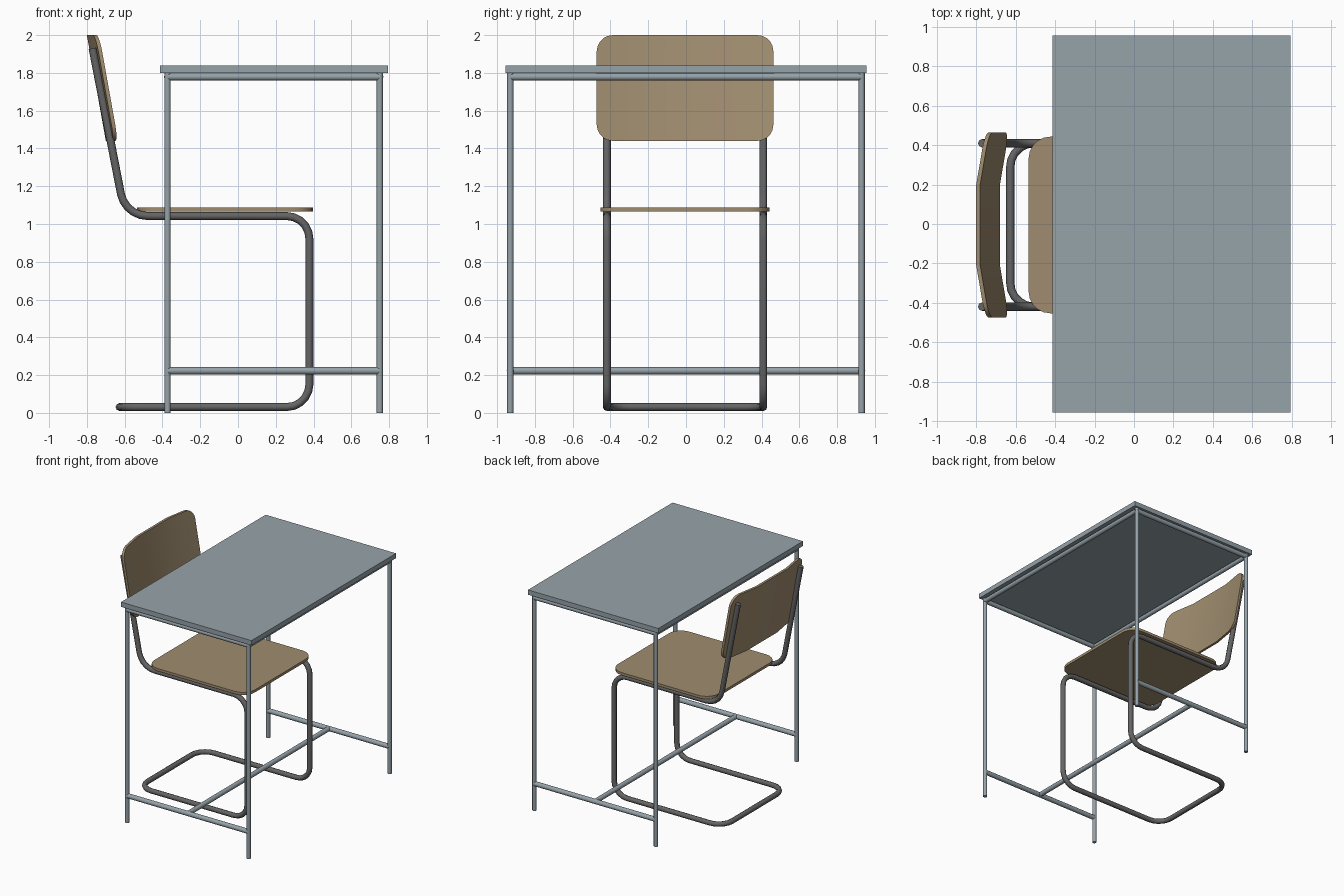
import bpy, bmesh, math
from mathutils import Vector

if "Cube" in bpy.data.objects:
    bpy.data.objects.remove(bpy.data.objects["Cube"])


def material(name, rgb):
    m = bpy.data.materials.new(name)
    m.diffuse_color = (*rgb, 1)
    m.use_nodes = True
    m.node_tree.nodes["Principled BSDF"].inputs["Base Color"].default_value = m.diffuse_color
    return m


GREY = material("blue grey paint", (0.305, 0.366, 0.40))
WOOD = material("tan wood", (0.35, 0.265, 0.16))
STEEL = material("dark steel", (0.13, 0.13, 0.13))


def finish(name, mesh, mat, smooth=60):
    ob = bpy.data.objects.new(name, mesh)
    bpy.context.collection.objects.link(ob)
    mesh.materials.clear()
    mesh.materials.append(mat)
    bpy.ops.object.select_all(action='DESELECT')
    ob.select_set(True)
    bpy.context.view_layer.objects.active = ob
    bpy.ops.object.shade_smooth_by_angle(angle=math.radians(smooth))
    return ob


def tube(name, points, radius, mat, resolution=2):
    """Round tube swept along a list of points."""
    cu = bpy.data.curves.new(name, 'CURVE')
    cu.dimensions = '3D'
    cu.bevel_depth = radius
    cu.bevel_resolution = resolution
    cu.use_fill_caps = True
    sp = cu.splines.new('POLY')
    sp.points.add(len(points) - 1)
    for p, co in zip(sp.points, points):
        p.co = (*co, 1)
    tmp = bpy.data.objects.new("tmp", cu)
    bpy.context.collection.objects.link(tmp)
    bpy.context.view_layer.update()
    dg = bpy.context.evaluated_depsgraph_get()
    mesh = bpy.data.meshes.new_from_object(tmp.evaluated_get(dg))
    bpy.data.objects.remove(tmp)
    bm = bmesh.new()
    bm.from_mesh(mesh)
    bmesh.ops.remove_doubles(bm, verts=bm.verts, dist=1e-5)
    bmesh.ops.recalc_face_normals(bm, faces=bm.faces)
    bm.to_mesh(mesh)
    bm.free()
    return finish(name, mesh, mat)


def fillet(corners, d, steps=5):
    """Round the inner corners of a path; each bend starts d from its corner."""
    pts = [Vector(c) for c in corners]
    out = [pts[0]]
    for a, p, b in zip(pts, pts[1:], pts[2:]):
        u, v = (a - p).normalized(), (b - p).normalized()
        r = d * math.tan(u.angle(v) / 2)
        c = p + (u + v).normalized() * math.hypot(d, r)
        s, e = (p + u * d - c).normalized(), (p + v * d - c).normalized()
        out += [c + s.slerp(e, i / steps) * r for i in range(steps + 1)]
    return out + [pts[-1]]


def plate(name, w, h, r, thick, mat, place, cuts=()):
    """Rounded rectangle w x h, extruded, then moved point by point by place()."""
    bm = bmesh.new()
    vs = []
    for q, (sx, sy) in enumerate([(1, 1), (-1, 1), (-1, -1), (1, -1)]):
        for i in range(6):
            a = math.pi / 2 * (q + i / 5)
            vs.append(bm.verts.new((sx * (w / 2 - r) + r * math.cos(a),
                                    sy * (h / 2 - r) + r * math.sin(a), 0)))
    bm.faces.new(vs)
    for c in cuts:
        bmesh.ops.bisect_plane(bm, geom=bm.verts[:] + bm.edges[:] + bm.faces[:],
                               plane_co=(c, 0, 0), plane_no=(1, 0, 0))
    ext = bmesh.ops.extrude_face_region(bm, geom=bm.faces[:], use_keep_orig=True)
    for v in ext["geom"]:
        if isinstance(v, bmesh.types.BMVert):
            v.co.z += thick
    for v in bm.verts:
        v.co = place(*v.co)
    bmesh.ops.recalc_face_normals(bm, faces=bm.faces)
    mesh = bpy.data.meshes.new(name)
    bm.to_mesh(mesh)
    bm.free()
    return finish(name, mesh, mat, 35)


# Table top
bm = bmesh.new()
bmesh.ops.create_cube(bm, size=1)
for v in bm.verts:
    v.co = (0.19 + v.co.x * 1.206, v.co.y * 1.91, 1.819 + v.co.z * 0.04)
mesh = bpy.data.meshes.new("table_top")
bm.to_mesh(mesh)
bm.free()
finish("table_top", mesh, GREY, 30)

# Table frame: legs, upper rails, lower rails and stretcher
X0, X1, Y = -0.373, 0.751, 0.93
for yn, y in (("front", -Y), ("back", Y)):
    for xn, x in (("left", X0), ("right", X1)):
        tube(f"table_leg_{yn}_{xn}", [(x, y, 0), (x, y, 1.80)], 0.0165, GREY, 4)
    tube(f"upper_rail_{yn}", [(X0, y, 1.779), (X1, y, 1.779)], 0.019, GREY, 4)
    tube(f"lower_rail_{yn}", [(X0, y, 0.223), (X1, y, 0.223)], 0.0195, GREY, 4)
for xn, x in (("left", X0), ("right", X1)):
    tube(f"upper_rail_{xn}", [(x, -Y, 1.779), (x, Y, 1.779)], 0.019, GREY, 4)
tube("stretcher", [(0.189, -Y, 0.223), (0.189, Y, 0.223)], 0.0195, GREY, 4)

# Chair frame: one bent tube, from one back post round the base to the other
CY, HY = -0.005, 0.414
side = [(-0.77, 1.93), (-0.597, 1.042), (0.378, 1.042), (0.378, 0.031), (-0.627, 0.031)]
path = [(x, CY - HY, z) for x, z in side] + [(x, CY + HY, z) for x, z in reversed(side)]
tube("chair_frame", fillet(path, 0.12), 0.021, STEEL)

# Chair seat
plate("seat", 0.93, 0.895, 0.11, 0.022, WOOD,
      lambda a, b, c: (a - 0.069, b + CY, c + 1.066))


# Chair backrest: leans back, with its sides bent forward
def backrest_place(a, b, c):
    bend = max(0, abs(a) - 0.2) * 0.17
    return (-0.73 - 0.179 * b + bend - c, a + CY, 1.72 + b)


plate("backrest", 0.935, 0.56, 0.085, 0.02, WOOD, backrest_place, (-0.2, 0.2))
